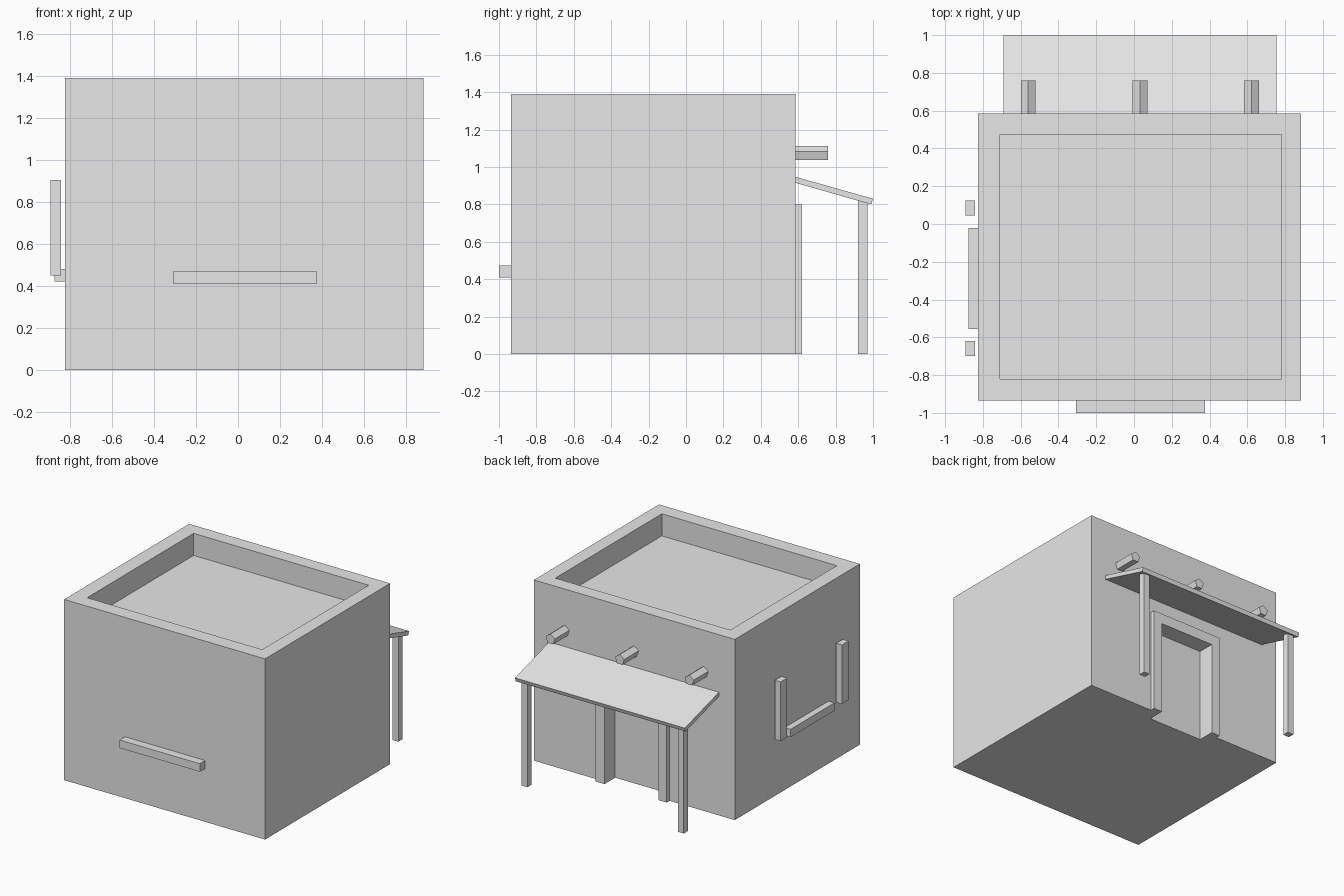
import bpy, bmesh, math
from mathutils import Vector

if "Cube" in bpy.data.objects:
    bpy.data.objects.remove(bpy.data.objects["Cube"])

plaster = bpy.data.materials.new("plain light grey")
plaster.diffuse_color = (0.8, 0.8, 0.8, 1)
plaster.use_nodes = True
plaster.node_tree.nodes["Principled BSDF"].inputs["Base Color"].default_value = plaster.diffuse_color


def prism(name, profile, axis, a, b):
    """Extrude a 2D profile along an axis from a to b.
    Profile is (y, z) for axis x, (x, z) for axis y, (x, y) for axis z."""
    bm = bmesh.new()

    def place(p, t):
        co = list(p)
        co.insert("xyz".index(axis), t)
        return bm.verts.new(co)

    lo = [place(p, a) for p in profile]
    hi = [place(p, b) for p in profile]
    n = len(profile)
    bm.faces.new(lo)
    bm.faces.new(hi)
    for i in range(n):
        j = (i + 1) % n
        bm.faces.new((lo[i], lo[j], hi[j], hi[i]))
    bmesh.ops.recalc_face_normals(bm, faces=bm.faces)
    me = bpy.data.meshes.new(name)
    bm.to_mesh(me)
    bm.free()
    me.materials.append(plaster)
    ob = bpy.data.objects.new(name, me)
    bpy.context.collection.objects.link(ob)
    return ob


def box(name, x, y, z):
    return prism(name, [(x[0], y[0]), (x[1], y[0]), (x[1], y[1]), (x[0], y[1])], "z", *z)


# House body with sunken roof and door recess
house = box("house_body", (-0.825, 0.885), (-0.935, 0.585), (0, 1.39))
cutters = [
    box("roof_cutter", (-0.71, 0.78), (-0.82, 0.475), (1.22, 1.6)),
    box("door_cutter", (-0.20, 0.26), (0.49, 0.8), (-0.2, 0.72)),
]
for c in cutters:
    c.hide_render = True
    m = house.modifiers.new(c.name, "BOOLEAN")
    m.operation = "DIFFERENCE"
    m.solver = "EXACT"
    m.object = c
bpy.context.view_layer.objects.active = house
for c in cutters:
    bpy.ops.object.modifier_apply(modifier=c.name)
    bpy.data.objects.remove(c)

# Door frame: upside-down U
prism("door_frame", [(-0.27, 0), (-0.27, 0.80), (0.335, 0.80), (0.335, 0),
                     (0.26, 0), (0.26, 0.72), (-0.20, 0.72), (-0.20, 0)], "y", 0.585, 0.62)

# Sloping porch roof on two posts
prism("porch_roof", [(0.585, 0.915), (0.585, 0.947), (1.0, 0.83), (0.99, 0.80)], "x", -0.69, 0.755)
for side, x in (("left", -0.635), ("right", 0.695)):
    prism(side + "_porch_post", [(0.92, 0), (0.97, 0), (0.97, 0.81), (0.92, 0.825)],
          "x", x - 0.025, x + 0.025)

# Five-sided roof beam ends
for i, x in enumerate((-0.56, 0.032, 0.622)):
    ring = [(x + 0.041 * math.sin(k * math.tau / 5), 1.071 + 0.041 * math.cos(k * math.tau / 5))
            for k in range(5)]
    prism("roof_beam_%d" % (i + 1), ring, "y", 0.585, 0.76)

# Window ledges, and shutters standing beside the left one
box("front_ledge", (-0.308, 0.375), (-1.0, -0.935), (0.41, 0.472))
box("side_ledge", (-0.875, -0.825), (-0.555, -0.02), (0.42, 0.48))
for i, y in enumerate((-0.66, 0.085)):
    box("side_shutter_%d" % (i + 1), (-0.893, -0.843), (y - 0.04, y + 0.04), (0.45, 0.905))
